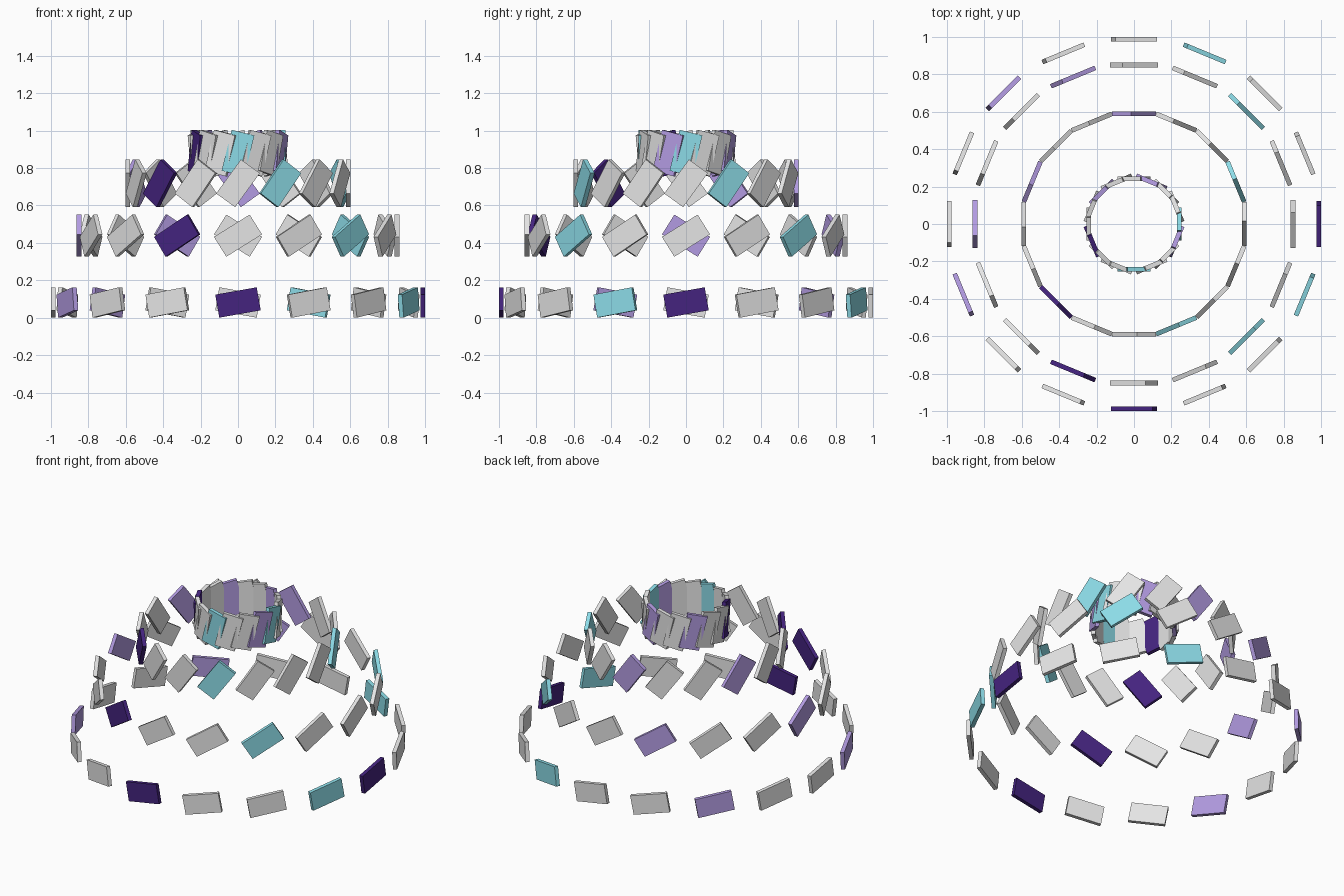
import bpy
from math import sin, cos, radians
from mathutils import Matrix

cube = bpy.data.objects.get("Cube")
if cube:
    bpy.data.objects.remove(cube, do_unlink=True)


def make_material(name, rgb):
    mat = bpy.data.materials.new(name)
    mat.use_nodes = True
    mat.diffuse_color = (*rgb, 1)
    mat.node_tree.nodes["Principled BSDF"].inputs["Base Color"].default_value = (*rgb, 1)
    return mat


MATERIALS = {
    "g": make_material("light_grey", (0.78, 0.78, 0.78)),
    "t": make_material("pale_teal", (0.27, 0.73, 0.82)),
    "p": make_material("lavender", (0.45, 0.33, 0.76)),
    "d": make_material("deep_purple", (0.058, 0.017, 0.21)),
}

BLOCK_SIZE = (0.225, 0.025, 0.125)   # width, thickness, height
DOME_RADIUS = 1.0027
DROP = 0.0927                        # sinks the dome so the lowest ring rests on the floor

# Each ring: name, elevation on the dome, block colours counter-clockwise from +x
RINGS = [
    ("base_ring", 10, "dggtggpggpggdggt"),
    ("lower_ring", 32, "ggtggpggpggdggtg"),
    ("upper_ring", 54, "gtggpggpggdggtgg"),
    ("crown_ring", 76, "tggpggpggdggtggp"),
]


def add_block(name, azimuth, elevation, mat):
    """Upright slab facing outward, rolled in its own plane by the elevation."""
    bpy.ops.mesh.primitive_cube_add(size=1)
    block = bpy.context.object
    block.name = name
    block.data.transform(Matrix.Diagonal((*BLOCK_SIZE, 1)))
    block.data.materials.append(mat)
    r = DOME_RADIUS * cos(elevation)
    z = DOME_RADIUS * sin(elevation) - DROP
    block.matrix_world = (
        Matrix.Rotation(azimuth + radians(90), 4, "Z")
        @ Matrix.Translation((0, -r, z))
        @ Matrix.Rotation(-elevation, 4, "Y")
    )


# Four rings of slabs stacked into an open dome
for ring, elevation, colours in RINGS:
    for i, key in enumerate(colours):
        azimuth = radians(360 * i / len(colours))
        add_block(f"{ring}_block_{i + 1}", azimuth, radians(elevation), MATERIALS[key])
